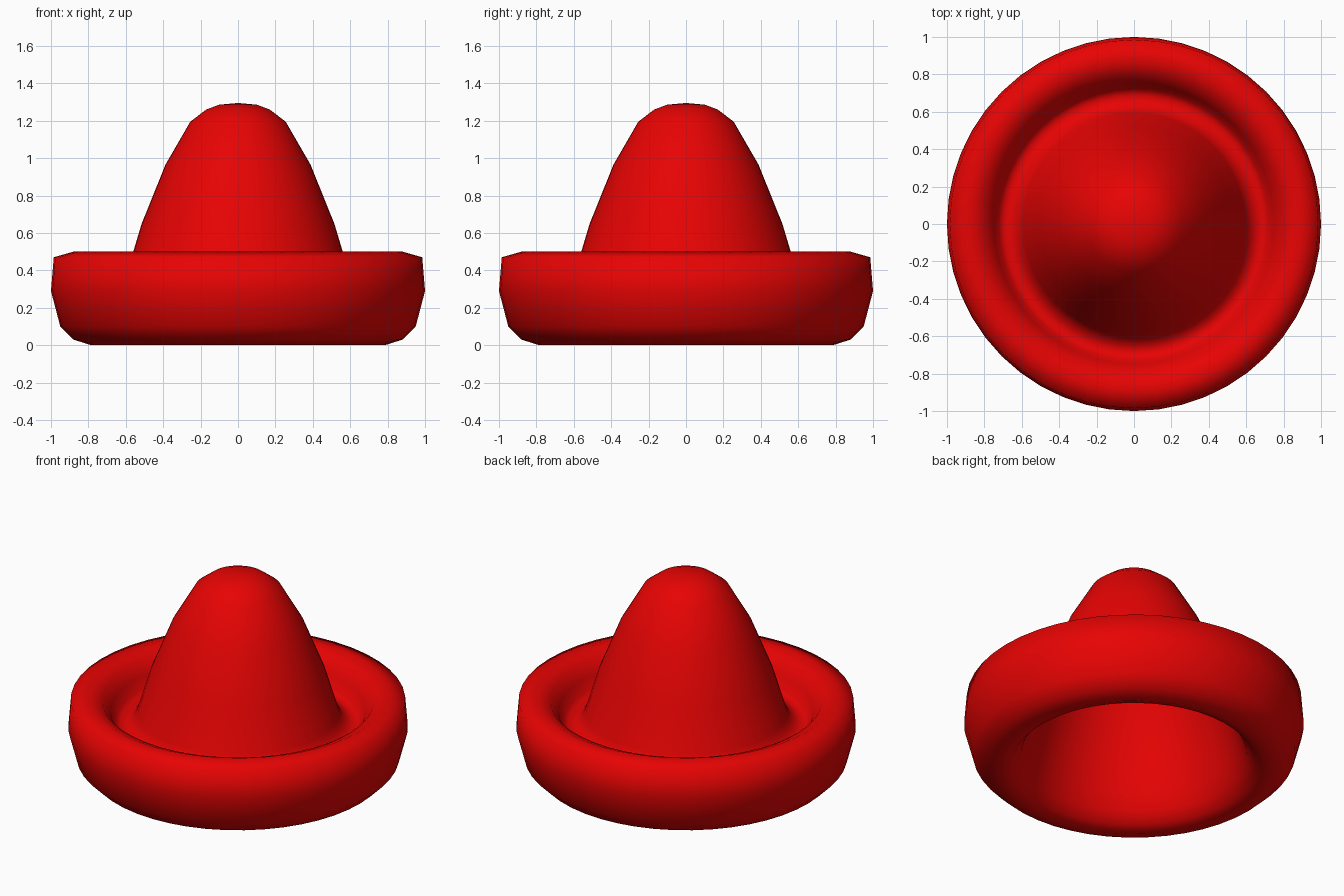
import bpy, bmesh, math

if "Cube" in bpy.data.objects:
    bpy.data.objects.remove(bpy.data.objects["Cube"])

SIDES = 48

# colour
red = bpy.data.materials.new("red")
red.diffuse_color = (0.8, 0.001, 0.001, 1)
red.use_nodes = True
red.node_tree.nodes["Principled BSDF"].inputs["Base Color"].default_value = red.diffuse_color


def lathe(name, profile, mat):
    """Spin an (r, z) profile round the z axis; both ends lie on the axis."""
    bm = bmesh.new()
    rings = []
    for r, z in profile:
        if r == 0:
            rings.append([bm.verts.new((0, 0, z))] * SIDES)
        else:
            rings.append([bm.verts.new((r * math.cos(2 * math.pi * i / SIDES),
                                        r * math.sin(2 * math.pi * i / SIDES), z))
                          for i in range(SIDES)])
    for a, b in zip(rings, rings[1:]):
        for i in range(SIDES):
            j = (i + 1) % SIDES
            quad = [a[i], b[i], b[j], a[j]]
            f = bm.faces.new(list(dict.fromkeys(quad)))
            f.smooth = True
    bmesh.ops.recalc_face_normals(bm, faces=bm.faces)
    me = bpy.data.meshes.new(name)
    bm.to_mesh(me)
    bm.free()
    me.materials.append(mat)
    ob = bpy.data.objects.new(name, me)
    bpy.context.collection.objects.link(ob)
    return ob


# crown outside, from the tip down to the groove
crown = [(0, 1.295), (0.10, 1.286), (0.17, 1.26), (0.255, 1.195),
         (0.388, 0.965), (0.515, 0.65), (0.593, 0.39)]
# groove, rolled brim, then underside lip
brim = [(0.615, 0.345), (0.65, 0.315), (0.69, 0.305), (0.722, 0.325), (0.75, 0.39),
        (0.80, 0.465), (0.88, 0.50), (0.985, 0.47), (1.0, 0.29), (0.95, 0.10),
        (0.88, 0.03), (0.785, 0.0), (0.715, 0.025), (0.665, 0.09),
        (0.63, 0.19), (0.60, 0.30)]
# hollow inside of the crown, a little smaller than the outside
inside = [(max(r - 0.012, 0), z - 0.012) for r, z in reversed(crown)]

lathe("wide_brimmed_hat", crown + brim + inside, red)
